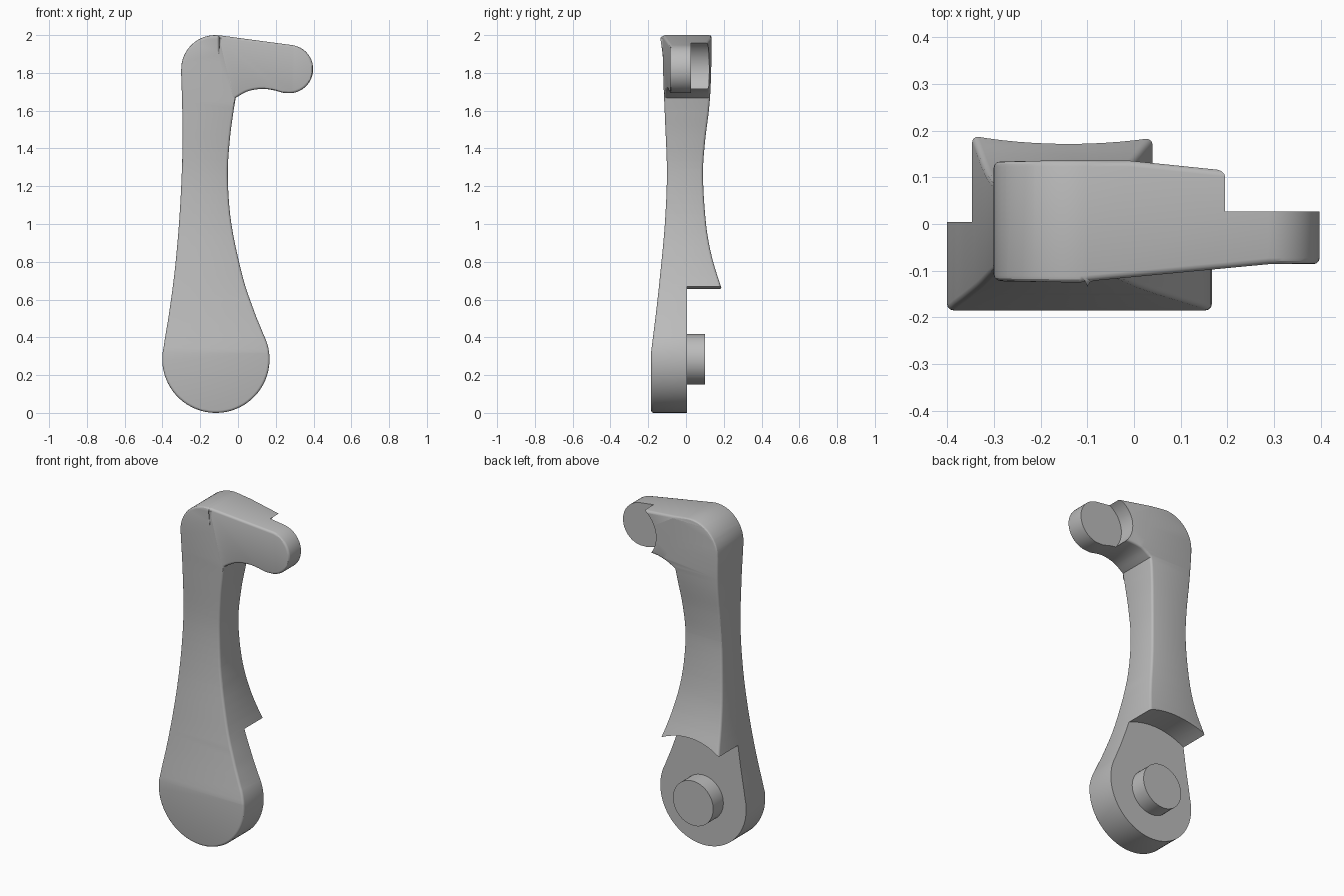
import bpy, bmesh
from math import sin, cos, pi, radians
from mathutils import Vector, Matrix

if "Cube" in bpy.data.objects:
    bpy.data.objects.remove(bpy.data.objects["Cube"])

grey = bpy.data.materials.new("plain grey")
grey.use_nodes = True
colour = (0.5, 0.5, 0.5, 1)
grey.diffuse_color = colour
grey.node_tree.nodes["Principled BSDF"].inputs["Base Color"].default_value = colour

PIVOT, PIVOT_R = (-0.117, 0.284), 0.284
TIP, TIP_R = (0.27, 1.82), 0.128


def arc(centre, r, start, end, n):
    angles = [radians(start + (end - start) * i / n) for i in range(n + 1)]
    return [(centre[0] + r * cos(a), centre[1] + r * sin(a)) for a in angles]


def spline(points, steps=5):
    """Smooth curve through the points."""
    p = [Vector(q) for q in points]
    p = [2 * p[0] - p[1]] + p + [2 * p[-1] - p[-2]]
    out = []
    for a, b, c, d in zip(p, p[1:], p[2:], p[3:]):
        for i in range(steps):
            t = i / steps
            out.append(tuple(0.5 * (2 * b + (c - a) * t + (2 * a - 5 * b + 4 * c - d) * t**2
                                    + (3 * b - a - 3 * c + d) * t**3)))
    return out + [tuple(p[-2])]


def prism(name, outline, place, low, high):
    """Extrude a closed outline; place maps (u, v, depth) to a position."""
    bm = bmesh.new()
    face = bm.faces.new([bm.verts.new(place(u, v, low)) for u, v in outline])
    shift = Vector(place(0, 0, high)) - Vector(place(0, 0, low))
    ext = bmesh.ops.extrude_face_region(bm, geom=[face], use_keep_orig=True)
    moved = [g for g in ext["geom"] if isinstance(g, bmesh.types.BMVert)]
    bmesh.ops.translate(bm, verts=moved, vec=shift)
    bmesh.ops.recalc_face_normals(bm, faces=bm.faces)
    mesh = bpy.data.meshes.new(name)
    bm.to_mesh(mesh)
    bm.free()
    mesh.materials.append(grey)
    obj = bpy.data.objects.new(name, mesh)
    bpy.context.collection.objects.link(obj)
    return obj


def along_y(u, v, d):
    return (u, d, v)


def along_x(u, v, d):
    return (d, u, v)


def along_z(u, v, d):
    return (u, v, d)


def activate(obj):
    bpy.ops.object.select_all(action='DESELECT')
    obj.select_set(True)
    bpy.context.view_layer.objects.active = obj


def boolean(obj, tool, operation):
    mod = obj.modifiers.new("cut", 'BOOLEAN')
    mod.operation, mod.solver, mod.object = operation, 'EXACT', tool
    activate(obj)
    bpy.ops.object.modifier_apply(modifier=mod.name)
    bpy.data.objects.remove(tool)


# Front outline: round foot, waisted shaft, hooked head
outline = arc(PIVOT, PIVOT_R, 27, -193, 44)
outline += spline([(-0.386, 0.4), (-0.363, 0.54), (-0.333, 0.77), (-0.309, 1.05),
                   (-0.295, 1.35), (-0.295, 1.6), (-0.301, 1.8)])
outline += arc((-0.12, 1.819), 0.181, 174, 83, 14)
outline += arc(TIP, TIP_R, 82, -82, 24)
outline += spline([(0.24, 1.694), (0.18, 1.71), (0.12, 1.715), (0.05, 1.702), (-0.012, 1.668)], 4)
outline += spline([(-0.022, 1.61), (-0.043, 1.45), (-0.054, 1.25), (-0.035, 1.0),
                   (0.025, 0.72), (0.085, 0.54), (0.125, 0.44)])[:-1]
body = prism("lever_body", outline, along_y, -0.5, 0.5)

# Side outline: thickness of the shaft with a flared back
side = [(-0.185, -0.1)]
side += spline([(-0.185, 0.32), (-0.16, 0.52), (-0.137, 0.73), (-0.112, 1.0),
                (-0.101, 1.27), (-0.111, 1.55), (-0.121, 1.8), (-0.127, 2.1)])
side += spline([(0.137, 2.1), (0.133, 1.8), (0.123, 1.62), (0.1, 1.43), (0.09, 1.25),
                (0.106, 1.0), (0.136, 0.83), (0.181, 0.68), (0.215, 0.58)])
side += [(0.215, -0.1)]
boolean(body, prism("side_shape", side, along_x, -1, 1), 'INTERSECT')

# Taper the head toward its tip
front_taper = [(-0.1, -0.123), (0.29, -0.086), (0.6, -0.086), (0.6, -0.4), (-0.1, -0.4)]
back_taper = [(-0.06, 0.141), (0.6, 0.073), (0.6, 0.4), (-0.06, 0.4)]
for taper in (front_taper, back_taper):
    boolean(body, prism("taper", taper, along_z, 1.6, 2.2), 'DIFFERENCE')

# Soften the long outer edges
bevel = body.modifiers.new("soft_edges", 'BEVEL')
bevel.width, bevel.segments = 0.013, 3
bevel.limit_method, bevel.angle_limit = 'ANGLE', radians(55)
bevel.use_clamp_overlap = False
activate(body)
bpy.ops.object.modifier_apply(modifier=bevel.name)

# Round recesses behind the foot and the hook tip
boolean(body, prism("foot_recess", arc((-0.14, 0.284), 0.425, 0, 355, 71), along_y, 0.004, 0.6),
        'DIFFERENCE')
boolean(body, prism("tip_recess", arc(TIP, 0.158, 0, 354, 59), along_y, 0.027, 0.6),
        'DIFFERENCE')

# Pivot pin on the back of the foot
pin = prism("pivot_pin", arc(PIVOT, 0.133, 0, 352.5, 47), along_y, -0.02, 0.1)

for obj in (body, pin):
    activate(obj)
    bpy.ops.object.shade_smooth_by_angle(angle=radians(30))
